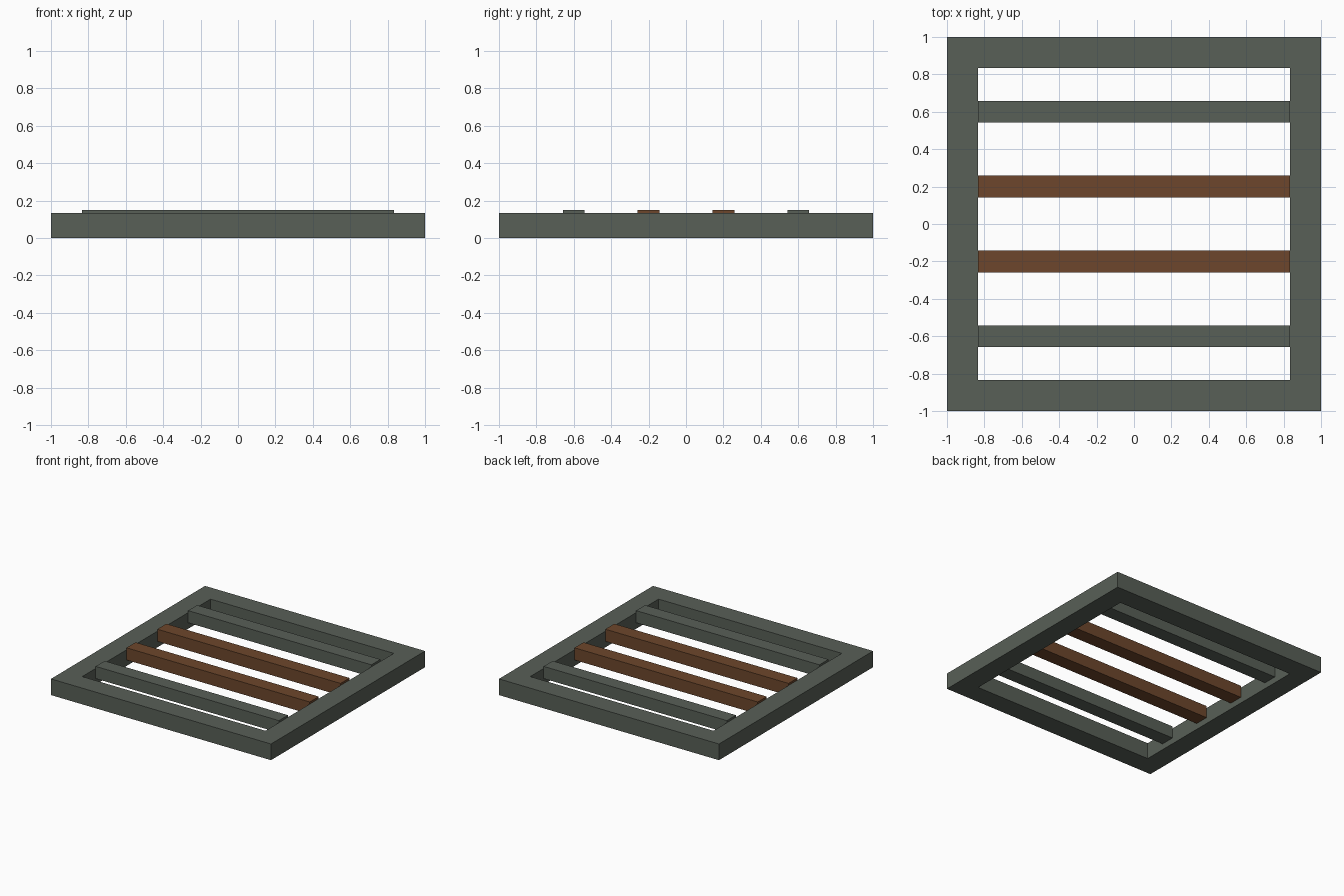
import bpy
import bmesh
from mathutils import Matrix

HALF = 1.0
RIM = 0.167
FRAME_HEIGHT = 0.133
INNER = HALF - RIM

if "Cube" in bpy.data.objects:
    bpy.data.objects.remove(bpy.data.objects["Cube"], do_unlink=True)


def make_material(name, rgb):
    mat = bpy.data.materials.new(name)
    mat.use_nodes = True
    mat.diffuse_color = (*rgb, 1)
    mat.node_tree.nodes["Principled BSDF"].inputs["Base Color"].default_value = (*rgb, 1)
    return mat


def finish(bm, name, mat):
    bmesh.ops.recalc_face_normals(bm, faces=bm.faces)
    mesh = bpy.data.meshes.new(name)
    bm.to_mesh(mesh)
    bm.free()
    mesh.materials.append(mat)
    obj = bpy.data.objects.new(name, mesh)
    bpy.context.collection.objects.link(obj)
    return obj


def add_bar(name, y, mat):
    # Bars sit slightly proud of the frame, with a gap beneath
    bm = bmesh.new()
    size = Matrix.Diagonal((2 * INNER, 0.117, 0.1, 1))
    bmesh.ops.create_cube(bm, size=1, matrix=Matrix.Translation((0, y, 0.1)) @ size)
    return finish(bm, name, mat)


grey_green = make_material("grey green", (0.098, 0.115, 0.095))
brown = make_material("rust brown", (0.153, 0.062, 0.025))

# Square frame: inset a flat square, drop its middle, then raise the ring
bm = bmesh.new()
bmesh.ops.create_grid(bm, x_segments=1, y_segments=1, size=HALF)
middle = bm.faces[:]
bmesh.ops.inset_region(bm, faces=middle, thickness=RIM,
                       use_boundary=True, use_even_offset=True)
bmesh.ops.delete(bm, geom=middle, context="FACES")
raised = bmesh.ops.extrude_face_region(bm, geom=bm.faces[:], use_keep_orig=True)
top_verts = [g for g in raised["geom"] if isinstance(g, bmesh.types.BMVert)]
bmesh.ops.translate(bm, verts=top_verts, vec=(0, 0, FRAME_HEIGHT))
finish(bm, "frame", grey_green)

# Cross bars: green outer pair, brown inner pair
for side, sign in (("front", -1), ("back", 1)):
    add_bar(side + "_outer_bar", sign * 0.6, grey_green)
    add_bar(side + "_inner_bar", sign * 0.2, brown)
